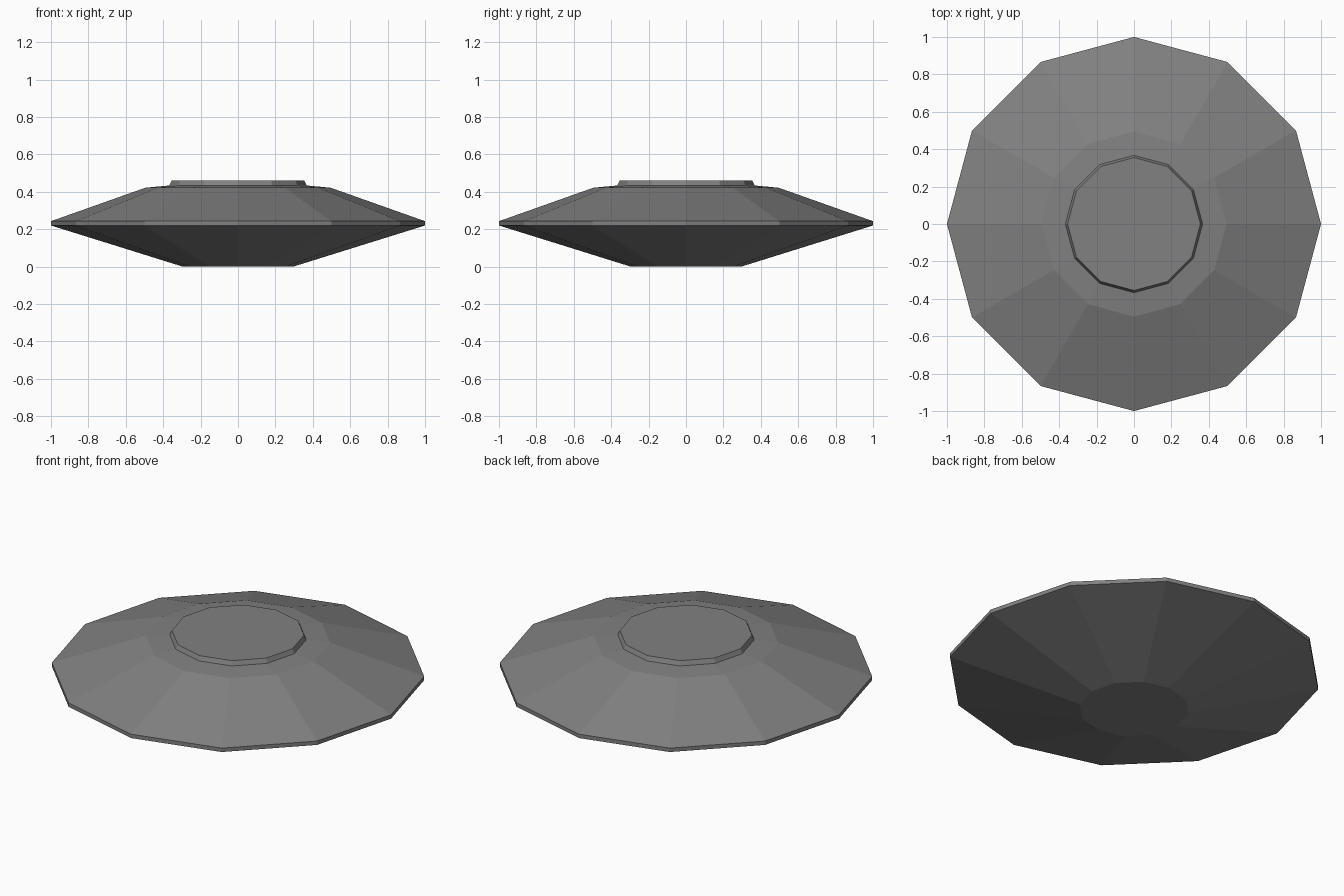
import bpy
import bmesh
import math

if "Cube" in bpy.data.objects:
    bpy.data.objects.remove(bpy.data.objects["Cube"])

SIDES = 12

grey = bpy.data.materials.new("mid_grey")
grey.diffuse_color = (0.22, 0.22, 0.22, 1.0)
grey.use_nodes = True
grey.node_tree.nodes["Principled BSDF"].inputs["Base Color"].default_value = grey.diffuse_color


def lathe(name, profile):
    """Closed twelve-sided solid from (radius, z) pairs, bottom to top."""
    bm = bmesh.new()
    rings = []
    for r, z in profile:
        ring = []
        for i in range(SIDES):
            a = 2 * math.pi * i / SIDES
            ring.append(bm.verts.new((r * math.cos(a), r * math.sin(a), z)))
        rings.append(ring)
    for low, high in zip(rings, rings[1:]):
        for i in range(SIDES):
            j = (i + 1) % SIDES
            bm.faces.new((low[i], low[j], high[j], high[i]))
    bm.faces.new(rings[0][::-1])
    bm.faces.new(rings[-1])
    mesh = bpy.data.meshes.new(name)
    bm.to_mesh(mesh)
    bm.free()
    mesh.materials.append(grey)
    obj = bpy.data.objects.new(name, mesh)
    bpy.context.collection.objects.link(obj)
    return obj


# Saucer hull: flat base, sloped underside, thin rim, sloped top, shallow
# deck, and the raised cap on top, as one continuous shell
lathe("saucer_hull", [
    (0.295, 0.0),
    (1.0, 0.22),
    (1.0, 0.243),
    (0.495, 0.422),
    (0.367, 0.434),
    (0.355, 0.46),
])
